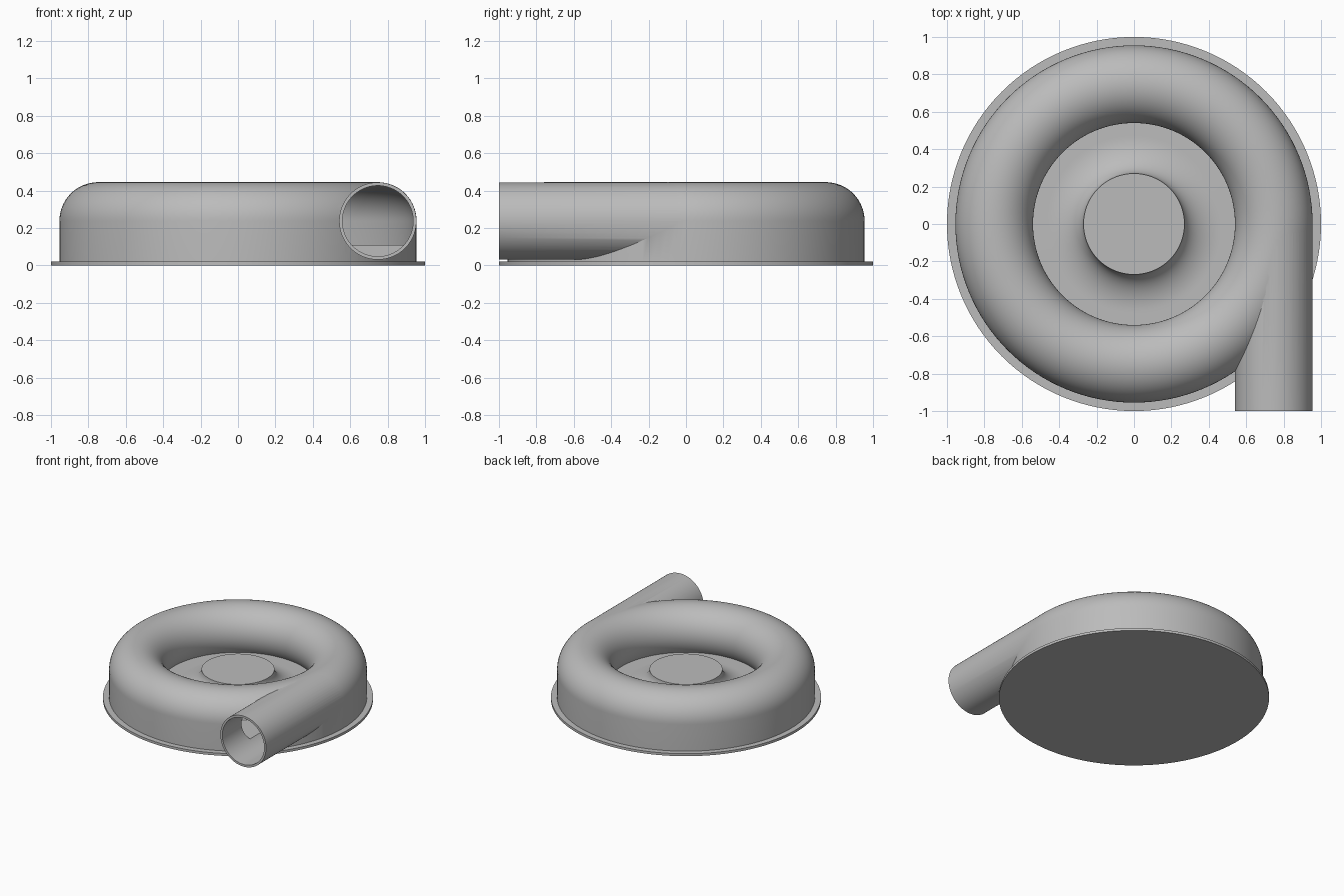
import bpy, bmesh
from math import sin, cos, pi, asin, radians
from mathutils import Matrix, Vector

if "Cube" in bpy.data.objects:
    bpy.data.objects.remove(bpy.data.objects["Cube"], do_unlink=True)

RING, MID = 0.7475, 0.2375      # centre of the tube section
TUBE, BORE = 0.2075, 0.19       # outer and inner tube radius
FLOOR, SUNK = 0.11, 0.012

grey = bpy.data.materials.new("plain_grey")
grey.use_nodes = True
colour = (0.5, 0.5, 0.5, 1)
grey.diffuse_color = colour
grey.node_tree.nodes["Principled BSDF"].inputs["Base Color"].default_value = colour


def finish(name, bm):
    bmesh.ops.remove_doubles(bm, verts=bm.verts, dist=1e-5)
    bmesh.ops.recalc_face_normals(bm, faces=bm.faces)
    mesh = bpy.data.meshes.new(name)
    bm.to_mesh(mesh)
    bm.free()
    mesh.materials.append(grey)
    obj = bpy.data.objects.new(name, mesh)
    bpy.context.collection.objects.link(obj)
    return obj


def revolve(name, profile, closed=False, steps=128):
    bm = bmesh.new()
    verts = [bm.verts.new((r, 0, z)) for r, z in profile]
    pairs = list(zip(verts, verts[1:]))
    if closed:
        pairs.append((verts[-1], verts[0]))
    edges = [bm.edges.new(p) for p in pairs]
    bmesh.ops.spin(bm, geom=verts + edges, cent=(0, 0, 0), axis=(0, 0, 1),
                   angle=2 * pi, steps=steps)
    return finish(name, bm)


def tube(name, radius, front, back):
    bm = bmesh.new()
    place = Matrix.Translation((RING, (front + back) / 2, MID)) @ Matrix.Rotation(pi / 2, 4, "X")
    bmesh.ops.create_cone(bm, cap_ends=True, segments=96, radius1=radius,
                          radius2=radius, depth=back - front, matrix=place)
    return finish(name, bm)


def arch(radius, bottom, steps=40):
    """Round section from the floor on the inside, over the top, then straight down."""
    start = pi + asin((MID - FLOOR) / radius)
    points = [(RING + radius * cos(start * (1 - i / steps)),
               MID + radius * sin(start * (1 - i / steps))) for i in range(steps + 1)]
    points.append((RING + radius, bottom))
    if bottom < FLOOR:
        points.append((points[0][0], bottom))
    return points


def combine(target, other, operation):
    mod = target.modifiers.new(operation.lower(), "BOOLEAN")
    mod.operation, mod.solver, mod.object = operation, "EXACT", other
    bpy.context.view_layer.objects.active = target
    bpy.ops.object.modifier_apply(modifier=mod.name)
    bpy.data.objects.remove(other, do_unlink=True)


# Round flanged base
base = revolve("base_plate", [(0, 0.02), (1, 0.02), (1, 0), (0, 0)])

# Central hub flaring down to the floor
flare = [(0.27 + 0.2 * (1 - cos(a)), FLOOR + 0.135 * (1 - sin(a)))
         for a in [pi / 2 * i / 16 for i in range(17)]]
rim = arch(TUBE, SUNK)[0][0]
hub = revolve("hub", [(0, FLOOR + 0.135)] + flare + [(rim, FLOOR), (rim, SUNK), (0, SUNK)])

# Ring casing joined with the outlet pipe, then hollowed
casing = revolve("casing_with_outlet", arch(TUBE, SUNK), closed=True)
combine(casing, tube("outlet_pipe", TUBE - 0.001, -1, 0), "UNION")
combine(casing, revolve("ring_cavity", arch(BORE, FLOOR), closed=True), "DIFFERENCE")
combine(casing, tube("outlet_bore", BORE - 0.001, -1.1, -0.003), "DIFFERENCE")

# Smooth curves, crisp edges
for obj in (base, hub, casing):
    bpy.ops.object.select_all(action="DESELECT")
    obj.select_set(True)
    bpy.context.view_layer.objects.active = obj
    bpy.ops.object.shade_smooth_by_angle(angle=radians(30))
